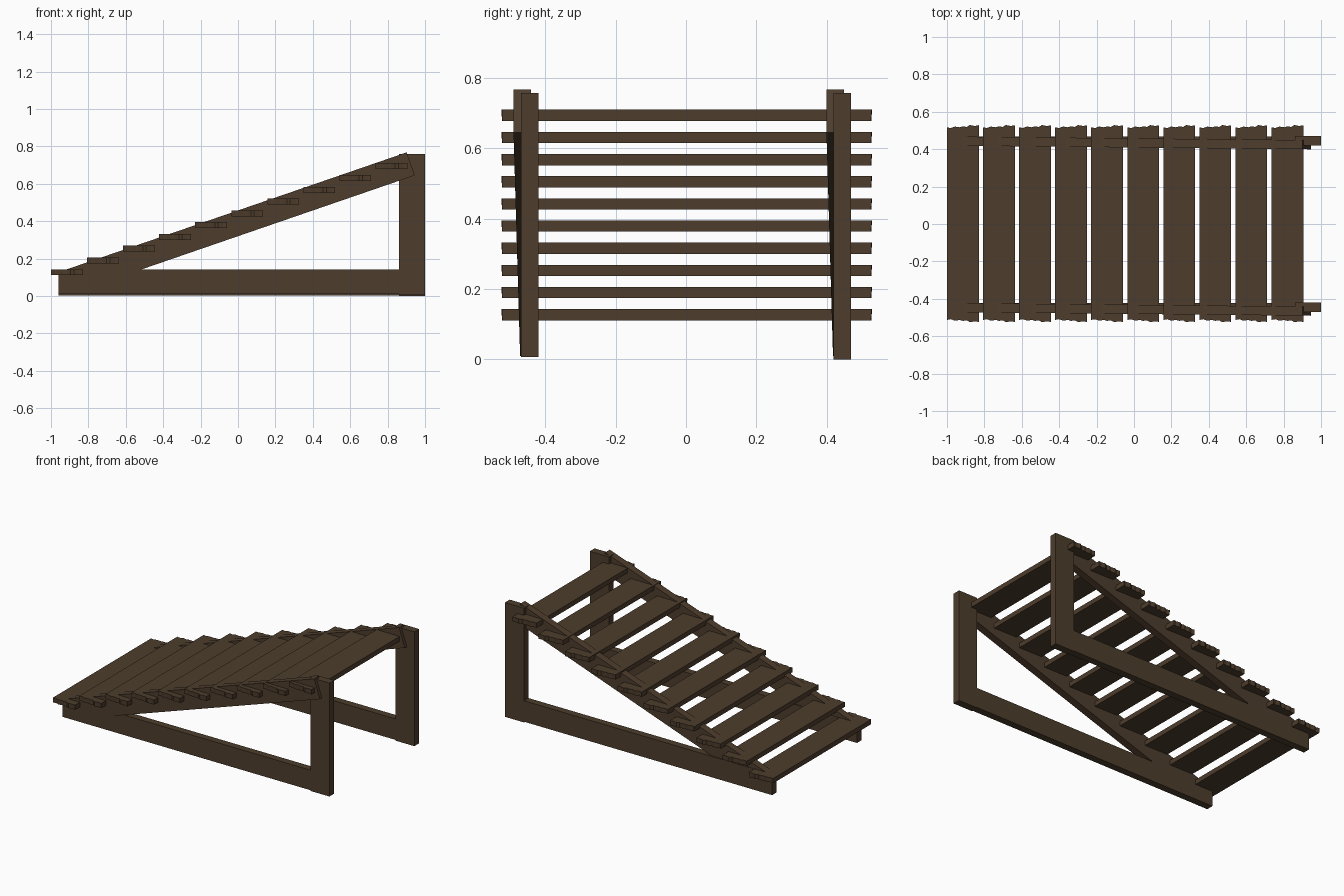
import bpy, bmesh, math, random
from mathutils import Vector

if "Cube" in bpy.data.objects:
    bpy.data.objects.remove(bpy.data.objects["Cube"])

random.seed(4)
wood = bpy.data.materials.new("dark_wood")
wood.diffuse_color = (0.075, 0.047, 0.026, 1)
wood.use_nodes = True
wood.node_tree.nodes["Principled BSDF"].inputs["Base Color"].default_value = wood.diffuse_color


def prism(name, bottom, top):
    """Solid between two matching outlines."""
    bm = bmesh.new()
    a = [bm.verts.new(p) for p in bottom]
    b = [bm.verts.new(p) for p in top]
    n = len(a)
    bm.faces.new(a[::-1])
    bm.faces.new(b)
    for i in range(n):
        j = (i + 1) % n
        bm.faces.new((a[i], a[j], b[j], b[i]))
    bmesh.ops.recalc_face_normals(bm, faces=bm.faces)
    me = bpy.data.meshes.new(name)
    bm.to_mesh(me)
    bm.free()
    me.materials.append(wood)
    ob = bpy.data.objects.new(name, me)
    bpy.context.collection.objects.link(ob)
    return ob


def side_board(name, xz, y, thick, lean=lambda x: 0):
    """Board drawn in the side (xz) plane, with optional sideways drift."""
    prism(name, [(x, y - thick / 2 + lean(x), z) for x, z in xz],
          [(x, y + thick / 2 + lean(x), z) for x, z in xz])


# Two triangular side frames
for side, y, z0 in (("front", -0.445, 0.006), ("back", 0.445, 0.0)):
    side_board(side + "_base_rail",
               [(-0.96, z0 + 0.004), (0.86, z0 + 0.004), (0.86, 0.143), (-0.96, 0.143)], y, 0.047)
    side_board(side + "_post",
               [(0.86, z0), (1.0, z0), (1.0, 0.758), (0.86, 0.758)], y, 0.05)
    # sloping rail drifts slightly toward the front at its high end
    side_board(side + "_sloping_rail",
               [(-0.9, 0.01), (0.945, 0.645), (0.902, 0.768), (-0.943, 0.133)], y, 0.049,
               lambda x: -0.002 - 0.019 * (x + 0.94) / 1.88)

# Ragged end outline of a slat: (fraction of width, reach in y)
RAGGED = [(0, .517), (.12, .513), (.25, .521), (.4, .517), (.5, .522),
          (.62, .519), (.72, .529), (.88, .524), (1, .528)]
WIDTH = 0.17


def slat(name, x0, z):
    back = [(x0 + u * WIDTH, y) for u, y in RAGGED]
    front = [(x0 + u * WIDTH, -y + 0.004) for u, y in RAGGED]
    loop = front + back[::-1]
    # worn ends: thickness steps a little along the broken edge
    lower = [(x, y * 0.997, z - 0.016) for x, y in loop]
    upper = [(x, y, z + 0.016) for x, y in loop]
    prism(name, lower, upper)


# Ten horizontal slats stepping up the slope
for i in range(10):
    slat(f"slat_{i + 1}", -1.0 + 0.1928 * i, 0.127 + 0.063 * i)
